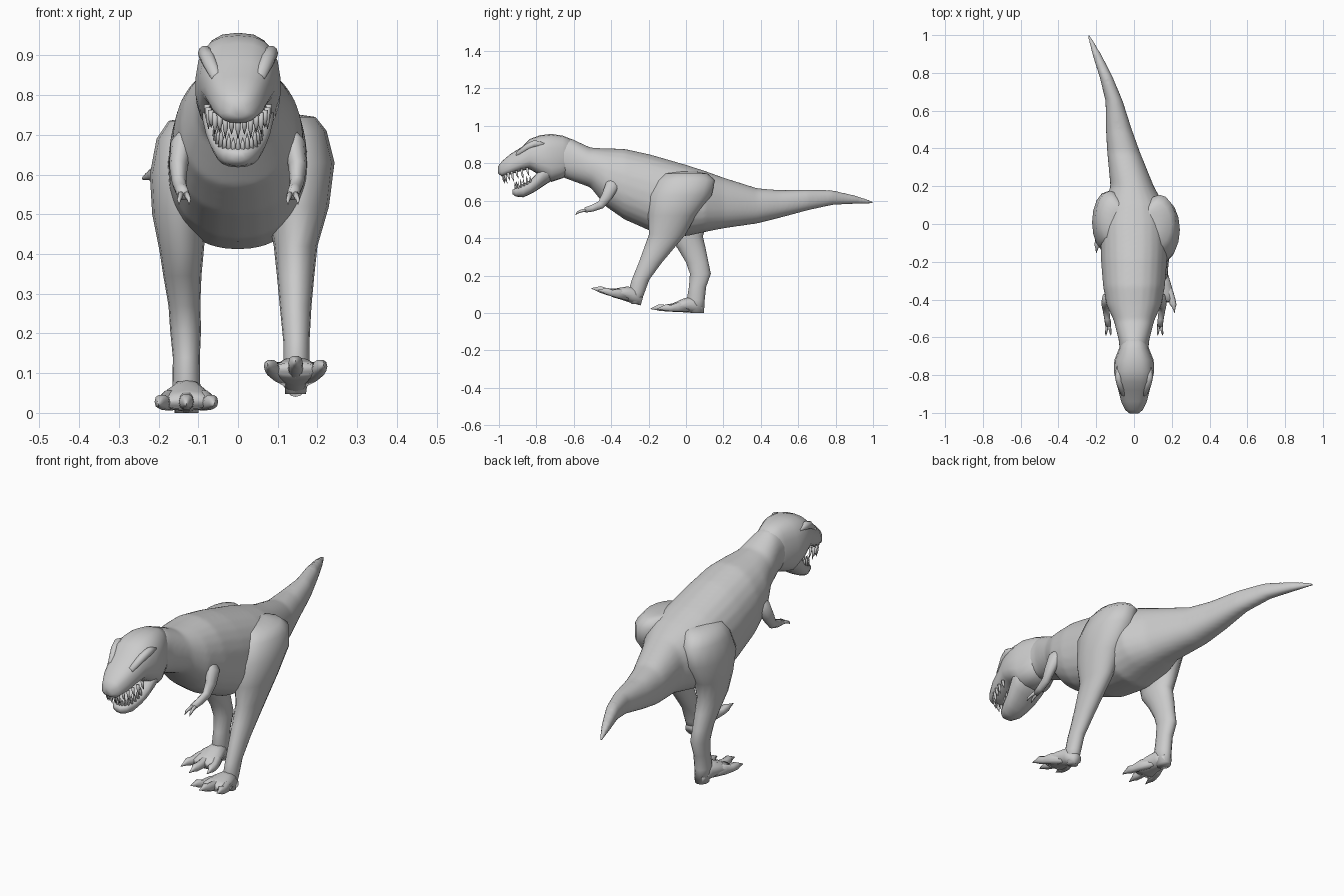
import bpy, bmesh, math
from mathutils import Vector, Matrix

X, Y, Z = Vector((1, 0, 0)), Vector((0, 1, 0)), Vector((0, 0, 1))


def loft(name, rows, up=None, sides=16, power=1.0, egg=0.0, matrix=None):
    """Skin rings (x, y, z, half width, half depth); up=None follows the path."""
    bm = bmesh.new()
    pts = [Vector(r[:3]) for r in rows]
    rings = []
    for i, r in enumerate(rows):
        tangent = pts[min(i + 1, len(pts) - 1)] - pts[max(i - 1, 0)]
        v = up if up else tangent.cross(X).normalized()
        ring = []
        for k in range(sides):
            a = 2 * math.pi * k / sides
            c = math.copysign(abs(math.cos(a)) ** power, math.cos(a))
            s = math.copysign(abs(math.sin(a)) ** power, math.sin(a))
            ring.append(bm.verts.new(pts[i] + X * r[3] * c * (1 - egg * s) + v * r[4] * s))
        rings.append(ring)
    for a, b in zip(rings, rings[1:]):
        for k in range(sides):
            bm.faces.new((a[k], a[k - 1], b[k - 1], b[k]))
    bm.faces.new(rings[0])
    bm.faces.new(rings[-1])
    if matrix:
        bm.transform(matrix)
    bmesh.ops.recalc_face_normals(bm, faces=bm.faces)
    me = bpy.data.meshes.new(name)
    bm.to_mesh(me)
    bm.free()
    for p in me.polygons:
        p.use_smooth = True
    ob = bpy.data.objects.new(name, me)
    bpy.context.collection.objects.link(ob)
    return ob


def spans(rows):
    """Turn (y, x, top, bottom, half width) into loft rings."""
    return [(x, y, (t + b) / 2, w, (t - b) / 2) for y, x, t, b, w in rows]


# Neck, torso and tail, with the tail swinging to one side
skin = [loft("body", spans([
    (-.70, 0, .93, .74, .075), (-.62, 0, .935, .71, .08), (-.51, 0, .884, .67, .108),
    (-.43, 0, .880, .57, .145), (-.33, 0, .878, .50, .164), (-.19, 0, .847, .438, .175),
    (0, 0, .792, .41, .18), (.10, 0, .76, .432, .16), (.20, -.01, .724, .452, .115),
    (.38, -.055, .667, .478, .087), (.50, -.08, .657, .508, .069), (.65, -.105, .659, .548, .046),
    (.78, -.148, .657, .576, .035), (.90, -.198, .63, .582, .024), (1.0, -.24, .6, .583, .008),
]), up=Z, sides=24, power=.9, egg=.03)]

# Skull with upper jaw
skin.append(loft("skull", spans([
    (-.59, 0, .92, .76, .055), (-.66, 0, .948, .72, .08), (-.72, 0, .957, .70, .104),
    (-.78, 0, .950, .735, .107), (-.835, 0, .930, .768, .096), (-.88, 0, .886, .76, .083),
    (-.94, 0, .849, .740, .068), (-.985, 0, .81, .730, .046), (-1.004, 0, .785, .745, .022),
]), up=Z, power=.75, egg=.08, sides=20))

# Lower jaw, hanging open
skin.append(loft("lower_jaw", spans([
    (-.69, 0, .82, .725, .085), (-.76, 0, .80, .68, .09), (-.80, 0, .745, .653, .08),
    (-.83, 0, .712, .636, .07), (-.87, 0, .69, .618, .057), (-.91, 0, .667, .622, .038),
    (-.927, 0, .659, .635, .018),
]), up=Z, power=.8, egg=-.12))

# Teeth around both jaws
for i in range(15):
    a = math.radians(-84 + 12 * i)
    s, c = math.sin(a), math.cos(a)
    n = .045 + .01 * (i % 2)
    p = Vector((.078 * s, -.835 - .145 * c, .78 - .035 * c))
    loft("upper_tooth", [(*p, .008, .008), (p.x, p.y + .005, p.z - n * .6, .006, .006),
                         (p.x, p.y + .012, p.z - n, .0005, .0005)], up=Y, sides=6)
    n *= .85
    q = Vector((.057 * s, -.82 - .09 * c, .70 - .045 * c))
    loft("lower_tooth", [(*q, .0075, .0075), (q.x, q.y - .004, q.z + n * .6, .005, .005),
                         (q.x, q.y - .004, q.z + n, .0005, .0005)], up=Y, sides=6)

# Thigh, shin and ankle: forward leg and planted leg
skin.append(loft("forward_leg", [
    (.085, -.0, .755, .04, .06), (.12, 0, .745, .075, .115), (.135, 0, .71, .088, .155),
    (.145, -.03, .63, .098, .168), (.15, -.075, .52, .079, .128), (.145, -.10, .42, .055, .098),
    (.145, -.145, .345, .047, .08), (.145, -.19, .27, .04, .062), (.147, -.242, .18, .033, .047),
    (.147, -.265, .11, .033, .044), (.145, -.268, .047, .026, .024)], up=Y, sides=16))
skin.append(loft("planted_leg", [
    (-.08, .02, .745, .04, .06), (-.11, .02, .735, .065, .11), (-.125, .025, .69, .08, .15),
    (-.14, .01, .60, .082, .163), (-.147, 0, .50, .069, .118), (-.142, -.002, .41, .056, .092),
    (-.14, .03, .345, .048, .075), (-.135, .06, .27, .04, .06), (-.132, .077, .21, .039, .056),
    (-.13, .062, .14, .034, .046), (-.13, .052, .07, .035, .048), (-.13, .06, .0, .03, .036)],
    up=Y, sides=16))


def foot(name, heel, pitch):
    m = Matrix.Translation(heel) @ Matrix.Rotation(pitch, 4, 'X')
    # Sole pad
    skin.append(loft(name, [(0, .003, .023, .024, .024), (0, -.05, .042, .04, .044), (0, -.10, .037, .055, .037),
                            (0, -.145, .026, .066, .026), (0, -.18, .02, .064, .016)],
                     up=Z, matrix=m, sides=12))
    # Three toes ending in claws
    for side in (-1, 0, 1):
        d, end = side * .02, -.275 + .035 * abs(side)
        loft(name + "_toe", [(d, -.07, .03, .02, .025), (d * 2.2, -.13, .027, .021, .026),
                             (d * 2.8, end + .075, .02, .018, .018), (d * 3.1, end + .045, .022, .018, .018),
                             (d * 3.3, end + .03, .02, .009, .012), (d * 3.5, end, .014, .001, .002)],
             up=Z, matrix=m, sides=10, power=.8)


foot("forward_foot", (.145, -.245, .042), math.radians(-16))
foot("planted_foot", (-.13, .085, .001), math.radians(-1.5))

# Small arms with two fingers, and brow ridges
for s in (-1, 1):
    skin.append(loft("arm", [
        (s * .115, -.375, .72, .02, .03), (s * .140, -.395, .68, .03, .038),
        (s * .150, -.425, .62, .023, .03), (s * .148, -.455, .578, .018, .023),
        (s * .142, -.50, .56, .016, .019), (s * .137, -.54, .55, .015, .015)], sides=10))
    for d in (-.008, .01):
        x = s * .137 + d
        loft("finger", [(s * .137 + d * .6, -.51, .555, .008, .009), (x, -.56, .545, .007, .008),
                        (x + d * .4, -.58, .537, .005, .006), (x + d * .4, -.59, .525, .001, .001)], sides=8)
    skin.append(loft("brow", [
        (s * .08, -.75, .90, .01, .01), (s * .083, -.81, .905, .018, .02),
        (s * .074, -.85, .888, .018, .02), (s * .055, -.91, .845, .012, .014)], up=Z, sides=10))

# Fuse the skin parts into one smooth body
for ob in bpy.context.view_layer.objects:
    ob.select_set(ob in skin)
bpy.context.view_layer.objects.active = skin[0]
bpy.ops.object.join()
body = bpy.context.view_layer.objects.active
body.name = "body_skin"
remesh = body.modifiers.new("fuse", 'REMESH')
remesh.mode = 'VOXEL'
remesh.voxel_size = .009
remesh.use_smooth_shade = True
smooth = body.modifiers.new("blend", 'SMOOTH')
smooth.factor = .5
smooth.iterations = 12
